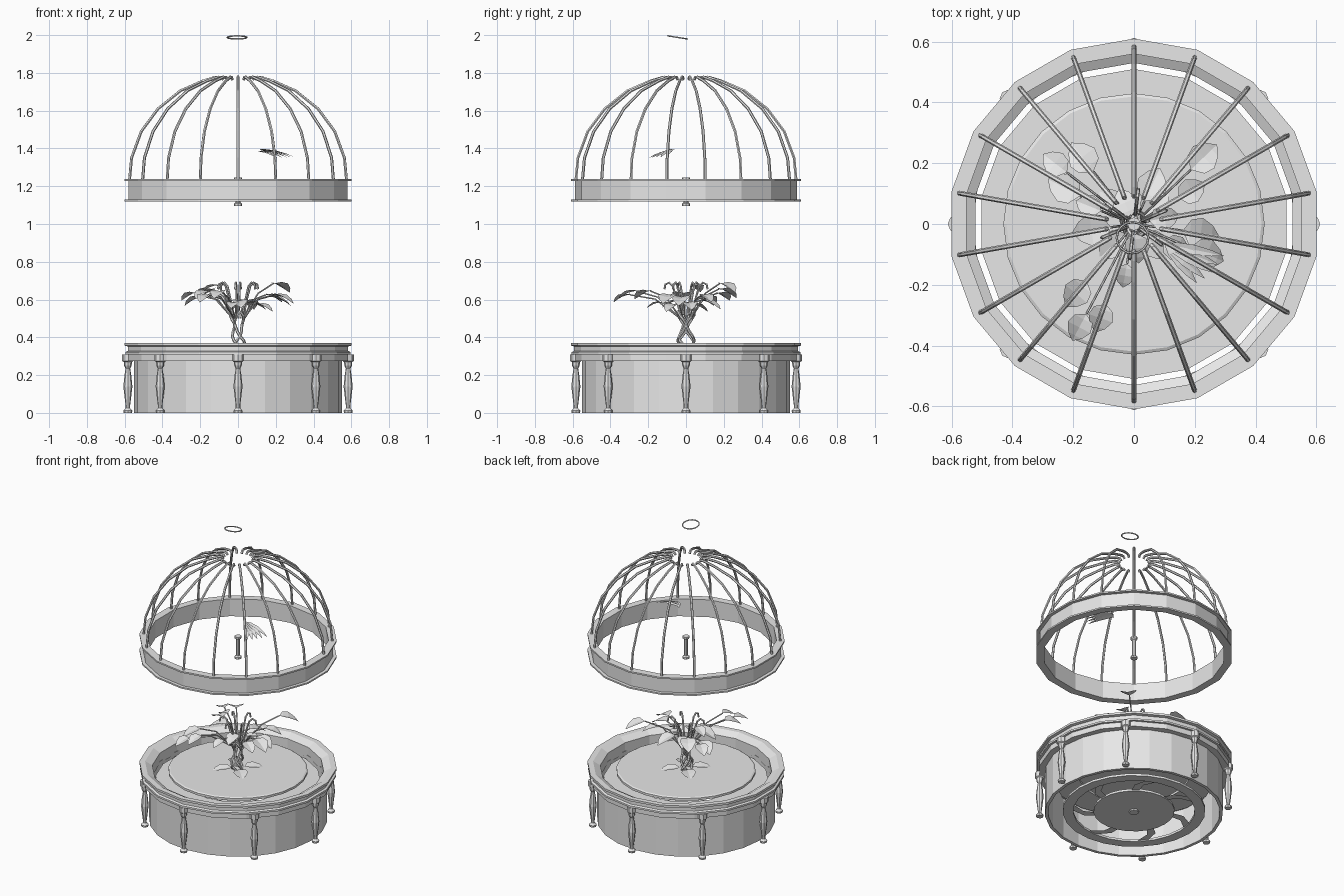
import bpy, bmesh
from math import sin, cos, pi, tau, radians
from mathutils import Vector, Matrix

cube = bpy.data.objects.get("Cube")
if cube:
    bpy.data.objects.remove(cube, do_unlink=True)

grey = bpy.data.materials.new("plain grey")
grey.use_nodes = True
grey.diffuse_color = (0.8, 0.8, 0.8, 1)
grey.node_tree.nodes["Principled BSDF"].inputs["Base Color"].default_value = (0.8, 0.8, 0.8, 1)


def add_mesh(name, bm):
    bmesh.ops.recalc_face_normals(bm, faces=bm.faces)
    mesh = bpy.data.meshes.new(name)
    bm.to_mesh(mesh)
    bm.free()
    mesh.materials.append(grey)
    obj = bpy.data.objects.new(name, mesh)
    bpy.context.collection.objects.link(obj)
    return obj


def lathe(name, profile, sides, closed=False, centre=(0, 0)):
    """Turn a (radius, height) profile; open profiles are capped at both ends."""
    bm = bmesh.new()
    rings = []
    for r, z in profile:
        rings.append([bm.verts.new((centre[0] + r * cos(pi / 2 + tau * i / sides),
                                    centre[1] + r * sin(pi / 2 + tau * i / sides), z))
                      for i in range(sides)])
    pairs = list(zip(rings, rings[1:]))
    if closed:
        pairs.append((rings[-1], rings[0]))
    else:
        bm.faces.new(rings[0])
        bm.faces.new(rings[-1])
    for low, high in pairs:
        for i in range(sides):
            j = (i + 1) % sides
            bm.faces.new((low[i], low[j], high[j], high[i]))
    return add_mesh(name, bm)


def tube(name, paths, radius, cyclic=False):
    """Round bars along one or more point paths."""
    curve = bpy.data.curves.new(name, "CURVE")
    curve.dimensions = "3D"
    curve.bevel_depth = radius
    curve.bevel_resolution = 1
    curve.use_fill_caps = True
    for path in paths:
        spline = curve.splines.new("POLY")
        spline.points.add(len(path) - 1)
        for point, co in zip(spline.points, path):
            point.co = (*co, 1)
        spline.use_cyclic_u = cyclic
        spline.use_smooth = False
    curve.materials.append(grey)
    obj = bpy.data.objects.new(name, curve)
    bpy.context.collection.objects.link(obj)
    return obj


def polar(r, angle, z):
    return Vector((r * cos(angle), r * sin(angle), z))


def leaf(bm, base, direction, length, width, droop):
    """Folded pointed leaf starting at base."""
    along = Vector((direction.x, direction.y, 0)).normalized()
    side = Vector((-along.y, along.x, 0))
    mid, left, right = [], [], []
    for t, w in ((0, 0), (.2, .8), (.5, 1), (.8, .6), (1, 0)):
        p = base + along * length * t + Vector((0, 0, -droop * t * t * length))
        mid.append(bm.verts.new(p))
        if w:
            lift = Vector((0, 0, width * w * .25))
            left.append(bm.verts.new(p + side * width * w + lift))
            right.append(bm.verts.new(p - side * width * w + lift))
    for edge in (left, right):
        bm.faces.new((mid[0], mid[1], edge[0]))
        for i in range(2):
            bm.faces.new((mid[i + 1], mid[i + 2], edge[i + 1], edge[i]))
        bm.faces.new((mid[3], mid[4], edge[2]))


# Base drum, moulded rim and inner trays
lathe("base_drum", [(.55, 0), (.55, .29), (.53, .29), (.53, 0)], 24, True)
lathe("base_rim", [(.53, .275), (.59, .275), (.59, .31), (.605, .31), (.605, .322), (.592, .328),
                   (.592, .352), (.61, .356), (.61, .37), (.575, .37), (.53, .345)], 18, True)
lathe("tray_ring", [(.34, .26), (.51, .26), (.51, .275), (.34, .275)], 18, True)
lathe("planting_disc", [(.42, .32), (.43, .325), (.43, .34), (.42, .345)], 24)

# Balusters around the drum
for k in range(8):
    a = k * pi / 4
    lathe("baluster", [(.022, 0), (.024, .012), (.012, .025), (.012, .04), (.017, .08), (.024, .14),
                       (.018, .2), (.012, .235), (.02, .25), (.022, .27), (.03, .275), (.03, .31)],
          8, centre=(.583 * cos(a), .583 * sin(a)))

# Open wheel under the drum: hub, outer ring and swept spokes
lathe("wheel_hub", [(.25, .01), (.25, .025)], 24)
lathe("wheel_boss", [(.03, 0), (.03, .01)], 8)
lathe("wheel_ring", [(.375, .01), (.44, .01), (.44, .025), (.375, .025)], 24, True)
bm = bmesh.new()
for k in range(7):
    a = tau * k / 7
    rows = []
    for t in (0, .5, 1):
        r, sweep = .24 + .145 * t, a + .3 * t * t
        rows.append([bm.verts.new(polar(r, sweep + d, .017)) for d in (-.09, .09)])
    for lo, hi in zip(rows, rows[1:]):
        bm.faces.new((lo[0], lo[1], hi[1], hi[0]))
add_mesh("wheel_spokes", bm)

# Dome cage: flanged band and curved bars
lathe("cage_band", [(.56, 1.12), (.61, 1.12), (.61, 1.13), (.588, 1.13), (.588, 1.228),
                    (.61, 1.228), (.61, 1.238), (.56, 1.238)], 18, True)
bar = [(.583, 1.235), (.572, 1.35), (.52, 1.49), (.43, 1.61), (.31, 1.705), (.19, 1.757),
       (.12, 1.778), (.1, 1.778), (.09, 1.765)]
tube("cage_bars", [[polar(r, pi / 2 + tau * k / 18, z) for r, z in bar] for k in range(18)], .008)

# Hanging ring and small spindle
tilt = Matrix.Rotation(radians(-9), 3, "X")
tube("hanging_ring", [[tilt @ polar(.052, tau * i / 16, 0) + Vector((-.005, -.045, 1.988))
                       for i in range(16)]], .004, True)
lathe("spindle", [(.022, 1.095), (.022, 1.108), (.012, 1.115), (.012, 1.225), (.022, 1.232),
                  (.022, 1.245)], 8)

# Feathered wing inside the dome
bm = bmesh.new()
root = Vector((.1, -.065, 1.395))
for k in range(5):
    d = Vector((cos(-.2 - k * .17), sin(-.2 - k * .17), 0))
    leaf(bm, root - Vector((0, 0, .003 * k)), d, .2 - .008 * k, .016, .2)
add_mesh("wing", bm)

# Braided trunk
stems = []
for k in range(5):
    a = tau * k / 5
    turn = 1 if k % 2 else -1
    stems.append([polar(.032 + .012 * sin(t * .9), a + turn * t * .42, .34 + .022 * t)
                  for t in range(10)])
tube("trunk", stems, .008)

# Leaves: position of the centre, then length
leaves = [(-.17, .22, .64, .12), (-.26, .2, .62, .1), (-.23, .12, .6, .12), (-.15, .06, .66, .09),
          (.23, .22, .67, .12), (.19, .11, .61, .1), (.06, .13, .58, .12), (-.03, .07, .56, .1),
          (-.19, -.23, .63, .11), (-.18, -.34, .61, .1), (-.11, -.31, .63, .1), (-.03, -.17, .57, .08),
          (.01, -.08, .58, .1), (.1, .02, .57, .1), (-.14, -.02, .62, .13), (.22, -.03, .6, .12),
          (.24, -.1, .61, .12), (.14, -.08, .56, .1)]
bm = bmesh.new()
branches = []
for x, y, z, size in leaves:
    out = Vector((x, y, 0)).normalized()
    base = Vector((x, y, z + .015)) - out * size / 2
    leaf(bm, base, out, size, size * .42, .4)
    start = out * .035 + Vector((0, 0, .5))
    bend = start.lerp(base, .5) + Vector((0, 0, .04))
    branches.append([start, bend, base])
for k in range(4):
    out = polar(1, pi / 4 + k * pi / 2, 0)
    leaf(bm, out * .04 + Vector((0, 0, .355)), out, .12, .045, .1)
add_mesh("leaves", bm)
tube("branches", branches, .004)

# Curled tendrils at the top
curls = []
for k in range(6):
    a = .4 + tau * k / 6
    curls.append([polar(r, a, z) for r, z in
                  ((.03, .52), (.05, .6), (.07, .67), (.09, .69), (.11, .68), (.115, .655))])
tube("tendrils", curls, .006)
